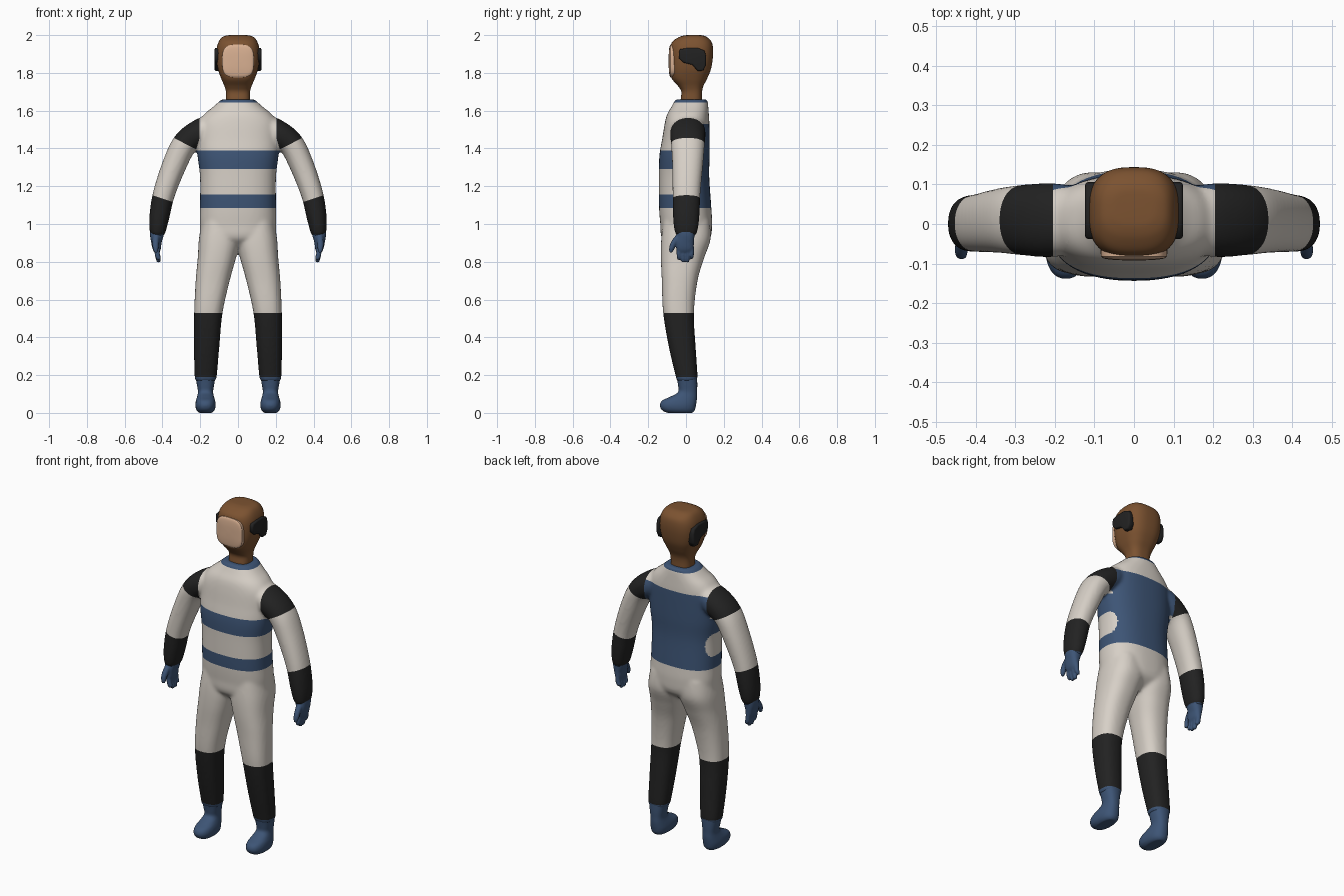
import bpy, bmesh, math
from mathutils import Vector, Matrix

if "Cube" in bpy.data.objects:
    bpy.data.objects.remove(bpy.data.objects["Cube"], do_unlink=True)


def material(name, rgb):
    mat = bpy.data.materials.new(name)
    mat.use_nodes = True
    mat.diffuse_color = (*rgb, 1)
    shader = next(n for n in mat.node_tree.nodes if n.type == 'BSDF_PRINCIPLED')
    shader.inputs["Base Color"].default_value = (*rgb, 1)
    shader.inputs["Roughness"].default_value = 0.7
    return mat


WHITE = material("suit_white", (0.68, 0.63, 0.57))
BLUE = material("suit_blue", (0.047, 0.09, 0.18))
BLACK = material("suit_black", (0.016, 0.016, 0.016))
BROWN = material("hood_brown", (0.2, 0.085, 0.03))
SKIN = material("face_skin", (0.7, 0.44, 0.29))


def smooth_stations(stations, steps=6):
    """Catmull-Rom interpolation between cross-sections."""
    rows = [Vector(s) for s in stations]
    out = []
    for i in range(len(rows) - 1):
        a, b, c, d = rows[max(i - 1, 0)], rows[i], rows[i + 1], rows[min(i + 2, len(rows) - 1)]
        for k in range(steps):
            t = k / steps
            out.append(b + (c - a) * (t / 2) + (a * 2 - b * 5 + c * 4 - d) * (t * t / 2)
                       + (b * 3 - a - c * 3 + d) * (t ** 3 / 2))
    return out + [rows[-1]]


def loft(bm, stations, side=1, tilt=False, power=2.4, sides=56):
    """Closed tube through stations of (z, centre x, half width, y front, y back)."""
    rows = smooth_stations(stations)
    centres = [Vector((r[1], (r[3] + r[4]) / 2, r[0])) for r in rows]
    rings = []
    for i, r in enumerate(rows):
        axis = Vector((0, 0, 1))
        if tilt:
            axis = (centres[min(i + 1, len(rows) - 1)] - centres[max(i - 1, 0)]).normalized()
        u = Vector((0, 1, 0)).cross(axis).normalized()
        v = axis.cross(u)
        ring = []
        for k in range(sides):
            a = math.tau * k / sides
            c, s = math.cos(a), math.sin(a)
            p = (centres[i] + u * math.copysign(abs(c) ** (2 / power), c) * r[2]
                 + v * math.copysign(abs(s) ** (2 / power), s) * (r[4] - r[3]) / 2)
            ring.append(bm.verts.new((p.x * side, p.y, p.z)))
        rings.append(ring)
    for low, high in zip(rings, rings[1:]):
        for k in range(sides):
            n = (k + 1) % sides
            bm.faces.new((low[k], low[n], high[n], high[k]))
    bm.faces.new(rings[0])
    bm.faces.new(rings[-1])


def make(name, bm, mats):
    bmesh.ops.recalc_face_normals(bm, faces=bm.faces[:])
    for f in bm.faces:
        f.smooth = True
    mesh = bpy.data.meshes.new(name)
    bm.to_mesh(mesh)
    bm.free()
    for m in mats:
        mesh.materials.append(m)
    obj = bpy.data.objects.new(name, mesh)
    bpy.context.scene.collection.objects.link(obj)
    return obj


def fuse(name, bm, mats, voxel, relax, cuts=(), rule=None):
    """Merge overlapping volumes into one skin, then colour it along clean cuts."""
    obj = make(name, bm, mats)
    mod = obj.modifiers.new("fuse", 'REMESH')
    mod.mode = 'VOXEL'
    mod.voxel_size = voxel
    bpy.context.view_layer.update()
    merged = bpy.data.meshes.new_from_object(obj.evaluated_get(bpy.context.evaluated_depsgraph_get()))
    obj.modifiers.clear()
    bm = bmesh.new()
    bm.from_mesh(merged)
    bpy.data.meshes.remove(merged)
    for _ in range(relax):
        bmesh.ops.smooth_vert(bm, verts=bm.verts[:], factor=0.5,
                              use_axis_x=True, use_axis_y=True, use_axis_z=True)
    for point, normal in cuts:
        bmesh.ops.bisect_plane(bm, geom=bm.verts[:] + bm.edges[:] + bm.faces[:],
                               plane_co=point, plane_no=normal, dist=1e-5)
    for f in bm.faces:
        f.smooth = True
        f.material_index = rule(f.calc_center_median()) if rule else 0
    bm.to_mesh(obj.data)
    bm.free()
    return obj


# Suit: torso, legs and sleeves
body = bmesh.new()
loft(body, [(.86, 0, .06, -.05, .05), (.92, 0, .185, -.125, .125), (1.0, 0, .202, -.136, .138),
            (1.1, 0, .201, -.143, .133), (1.25, 0, .201, -.143, .123), (1.36, 0, .214, -.141, .125),
            (1.45, 0, .215, -.126, .125), (1.53, 0, .21, -.113, .124), (1.58, 0, .18, -.1, .121),
            (1.62, 0, .132, -.077, .118), (1.66, 0, .087, -.056, .114)])
for side in (1, -1):
    loft(body, [(.17, .172, .053, -.05, .057), (.2, .171, .059, -.056, .061), (.35, .166, .067, -.091, .051),
                (.53, .157, .075, -.121, .042), (.7, .134, .09, -.128, .061), (.82, .112, .101, -.133, .096),
                (.92, .098, .109, -.131, .13), (1.02, .095, .095, -.12, .125)], side)
    loft(body, [(1.53, .12, .06, -.06, .09), (1.485, .2, .071, -.083, .103), (1.425, .28, .067, -.079, .099),
                (1.315, .336, .064, -.073, .09), (1.16, .392, .058, -.071, .076),
                (1.04, .416, .053, -.069, .071), (.96, .426, .042, -.06, .06),
                (.935, .428, .03, -.045, .045)], side, tilt=True, power=2.2)

cap_line = (Vector((.28, 0, 1.425)), Vector((.46, 0, -.89)))
cuff_line = (Vector((.4, 0, 1.135)), Vector((.316, 0, -.95)))
armpit_line = (Vector((.205, 0, 1.45)), Vector((1, 0, .3)))
shoulder_line = (Vector((.205, 0, 0)), Vector((1, 0, 0)))
arm_cuts = [cap_line, cuff_line, armpit_line, shoulder_line]
flip = Matrix.Scale(-1, 3, (1, 0, 0))
cuts = arm_cuts + [(flip @ p, flip @ n) for p, n in arm_cuts]
cuts += [((0, 0, z), (0, 0, 1)) for z in (.19, .53, .945, 1.085, 1.155, 1.29, 1.39, 1.53, 1.643)]
cuts.append(((0, .06, 0), (0, 1, 0)))


def suit_colour(c):
    white, blue, black = range(3)
    p = Vector((abs(c.x), c.y, c.z))

    def beyond(line):
        return (p - line[0]).dot(line[1]) > 0
    if p.z > .8 and beyond(armpit_line) and beyond(shoulder_line):
        if p.z < .945:
            return blue
        return black if beyond(cuff_line) or not beyond(cap_line) else white
    if p.z < .53:
        return blue if p.z < .19 else black
    if p.z > 1.643 or 1.085 < p.z < 1.155 or 1.29 < p.z < 1.39:
        return blue
    if 1.155 < p.z < 1.29:  # side notch with a rounded end
        reach = max(0, 1 - ((p.z - 1.222) / .068) ** 2) ** .5
        return blue if p.y > .03 + .04 * reach else white
    return blue if 1.085 < p.z < 1.53 and p.y > .06 else white


fuse("suit", body, (WHITE, BLUE, BLACK), .009, 4, cuts, suit_colour)

for side, label in ((1, "left"), (-1, "right")):
    # Boot
    boot = bmesh.new()
    loft(boot, [(0, .172, .034, -.1, .035), (.015, .172, .048, -.128, .047), (.04, .172, .054, -.139, .053),
                (.065, .172, .051, -.127, .057), (.085, .172, .045, -.085, .059), (.11, .172, .04, -.042, .059),
                (.145, .172, .045, -.042, .06), (.2, .172, .055, -.052, .059)], side)
    fuse("boot_" + label, boot, [BLUE], .006, 3)

    # Glove: palm, fingers and thumb
    glove = bmesh.new()
    loft(glove, [(.975, .426, .038, -.05, .05), (.94, .43, .036, -.047, .045), (.905, .432, .028, -.053, .042),
                 (.87, .43, .022, -.05, .04), (.85, .428, .014, -.042, .034)], side, tilt=True)
    for i, tip in enumerate((.81, .797, .797, .815)):
        y = -.037 + .022 * i
        loft(glove, [(.885, .431, .013, y - .013, y + .013), (.84, .427, .014, y - .013, y + .013),
                     (tip + .008, .42, .012, y - .011, y + .011), (tip, .418, .006, y - .006, y + .006)],
             side, tilt=True, power=2, sides=16)
    loft(glove, [(.94, .432, .018, -.05, -.015), (.9, .436, .017, -.08, -.048), (.87, .436, .015, -.09, -.062),
                 (.848, .434, .008, -.089, -.073)], side, tilt=True, power=2, sides=16)
    fuse("glove_" + label, glove, [BLUE], .005, 2)

    # Ear pad
    ear = bmesh.new()
    outline = [(-.032, 1.925), (.01, 1.932), (.06, 1.933), (.098, 1.918), (.106, 1.89), (.105, 1.84),
               (.092, 1.812), (.062, 1.81), (.032, 1.843), (-.015, 1.855), (-.036, 1.875), (-.038, 1.905)]
    base = ear.faces.new([ear.verts.new((side * .075, y, z)) for y, z in outline])
    top = bmesh.ops.extrude_face_region(ear, geom=[base])["geom"]
    top_verts = [g for g in top if isinstance(g, bmesh.types.BMVert)]
    bmesh.ops.translate(ear, verts=top_verts, vec=(side * .049, 0, 0))
    rim = [g for g in top if isinstance(g, bmesh.types.BMEdge)]
    bmesh.ops.bevel(ear, geom=rim, offset=.009, segments=3, profile=.5, affect='EDGES')
    make("ear_pad_" + label, ear, [BLACK])

# Hood with neck
hood = bmesh.new()
loft(hood, [(1.62, 0, .063, -.03, .085), (1.66, 0, .063, -.028, .084), (1.7, 0, .064, -.025, .085),
            (1.73, 0, .072, -.042, .092), (1.77, 0, .089, -.075, .112), (1.82, 0, .106, -.085, .132),
            (1.88, 0, .115, -.086, .142), (1.93, 0, .113, -.084, .143), (1.965, 0, .102, -.072, .135),
            (1.988, 0, .085, -.04, .113), (1.998, 0, .06, -.01, .09), (2.0, 0, .03, .015, .065)], power=2.7)
make("hood", hood, [BROWN])

# Face: shallow dome lofted forwards, then turned to the front
face = bmesh.new()
loft(face, [(.03, 0, .084, 1.776, 1.95), (.076, 0, .084, 1.776, 1.95), (.083, 0, .082, 1.778, 1.948),
            (.088, 0, .072, 1.79, 1.936), (.091, 0, .045, 1.82, 1.908), (.092, 0, .01, 1.855, 1.872)], power=3.4)
bmesh.ops.rotate(face, verts=face.verts[:], cent=(0, 0, 0), matrix=Matrix.Rotation(math.pi / 2, 3, 'X'))
make("face", face, [SKIN])
